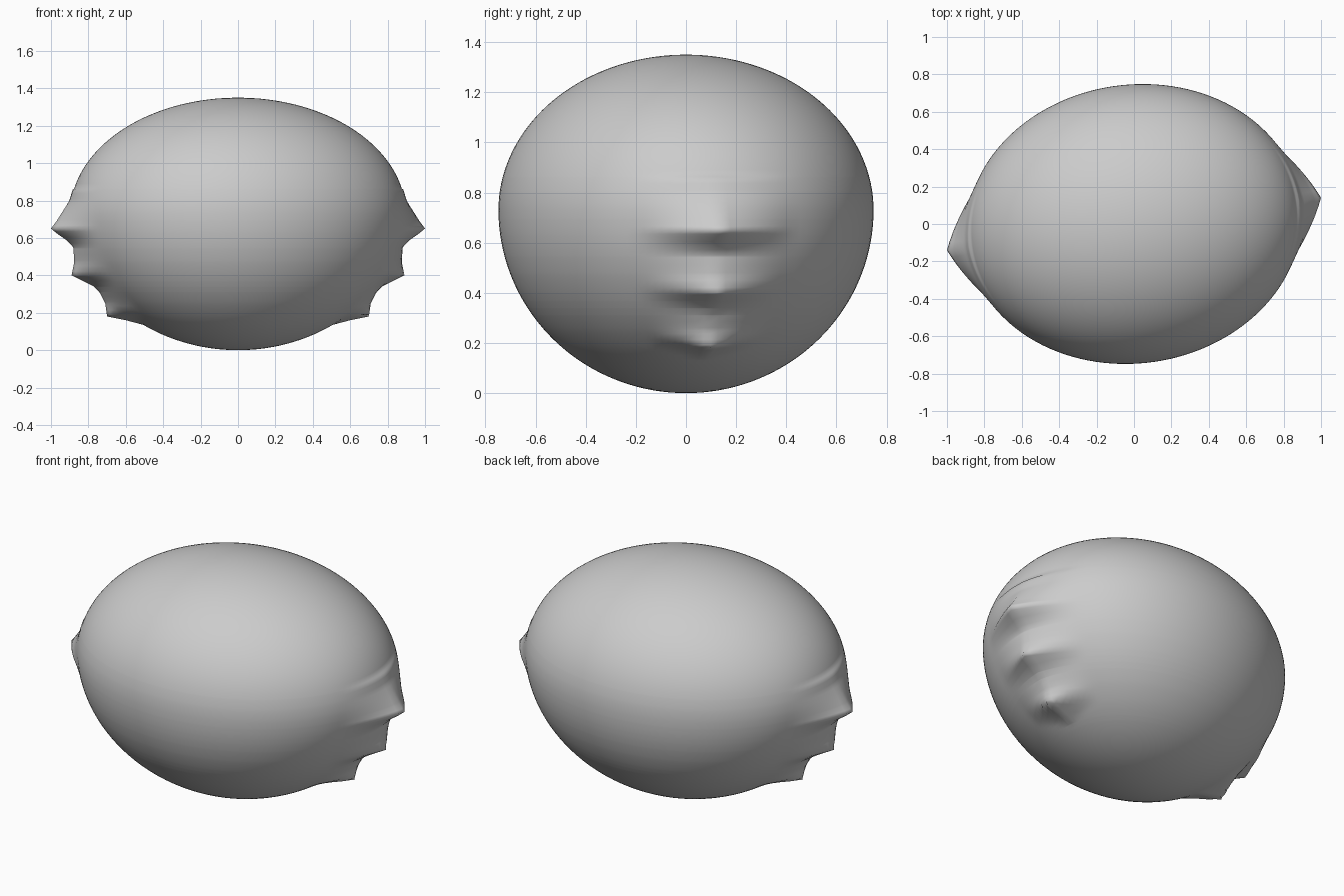
import bpy, bmesh
from math import sin, cos, pi, sqrt, radians, atan2

cube = bpy.data.objects.get("Cube")
if cube:
    bpy.data.objects.remove(cube, do_unlink=True)

MID, TOP, LOW = 0.73, 0.62, 0.73       # widest height, extent above and below it
DEPTH, TWIST = 0.745, radians(8)
SPREAD = radians(22.5)                 # half width of each face
SEGMENTS, RINGS = 128, 72

# Face outline seen from the side: height, reach
FACE = [(0.12, 0.46), (0.135, 0.505), (0.16, 0.6), (0.18, 0.70), (0.25, 0.71),
        (0.31, 0.74), (0.34, 0.77), (0.37, 0.83), (0.40, 0.89), (0.47, 0.876),
        (0.55, 0.88), (0.59, 0.92), (0.625, 0.97), (0.65, 1.0), (0.69, 0.97),
        (0.73, 0.945), (0.80, 0.90), (0.86, 0.88)]


def swell(z):
    """Relative width of the egg at a height."""
    t = (z - MID) / (TOP if z > MID else LOW)
    return sqrt(max(0, 1 - t * t))


def width(z):
    return 0.90 if z > MID else 0.87 + 0.03 * z / MID


def bump(z):
    """How far the face stands out from the egg."""
    for (z0, r0), (z1, r1) in zip(FACE, FACE[1:]):
        if z0 <= z <= z1:
            r = r0 + (r1 - r0) * (z - z0) / (z1 - z0)
            return max(0, r / cos(TWIST) - width(z) * swell(z))
    return 0


def point(z, a):
    x, y = width(z) * swell(z) * cos(a), DEPTH * swell(z) * sin(a)
    side = abs(atan2(y, abs(x))) / SPREAD
    if side < 1:
        lift = 0.05 * side * max(0, 0.65 - z) / 0.45
        r = sqrt(x * x + y * y)
        k = 1 + bump(z - lift) * (1 - side) ** 1.45 / r
        x, y = x * k, y * k
    return (x * cos(TWIST) - y * sin(TWIST), x * sin(TWIST) + y * cos(TWIST), z)


# Ring heights: even steps over the egg plus the edges of the face
heights = [MID + (TOP if i < RINGS / 2 else LOW) * cos(pi * i / RINGS)
           for i in range(1, RINGS)]
heights = sorted(heights + [z for z, r in FACE])
heights = [z for i, z in enumerate(heights) if i == 0 or z - heights[i - 1] > 0.0005]

bm = bmesh.new()
rings = [[bm.verts.new(point(z, 2 * pi * j / SEGMENTS)) for j in range(SEGMENTS)]
         for z in heights]
bottom, top = bm.verts.new((0, 0, 0)), bm.verts.new((0, 0, MID + TOP))
for j in range(SEGMENTS):
    n = (j + 1) % SEGMENTS
    for lo, hi in zip(rings, rings[1:]):
        bm.faces.new((lo[j], lo[n], hi[n], hi[j]))
    bm.faces.new((bottom, rings[0][n], rings[0][j]))
    bm.faces.new((top, rings[-1][j], rings[-1][n]))
bmesh.ops.recalc_face_normals(bm, faces=bm.faces)
mesh = bpy.data.meshes.new("two_faced_head")
bm.to_mesh(mesh)
bm.free()
head = bpy.data.objects.new("two_faced_head", mesh)
bpy.context.collection.objects.link(head)
for face in mesh.polygons:
    face.use_smooth = True

# Plain grey
grey = bpy.data.materials.new("light_grey")
grey.use_nodes = True
colour = (0.6, 0.6, 0.6, 1)
grey.diffuse_color = colour
grey.node_tree.nodes["Principled BSDF"].inputs["Base Color"].default_value = colour
mesh.materials.append(grey)
